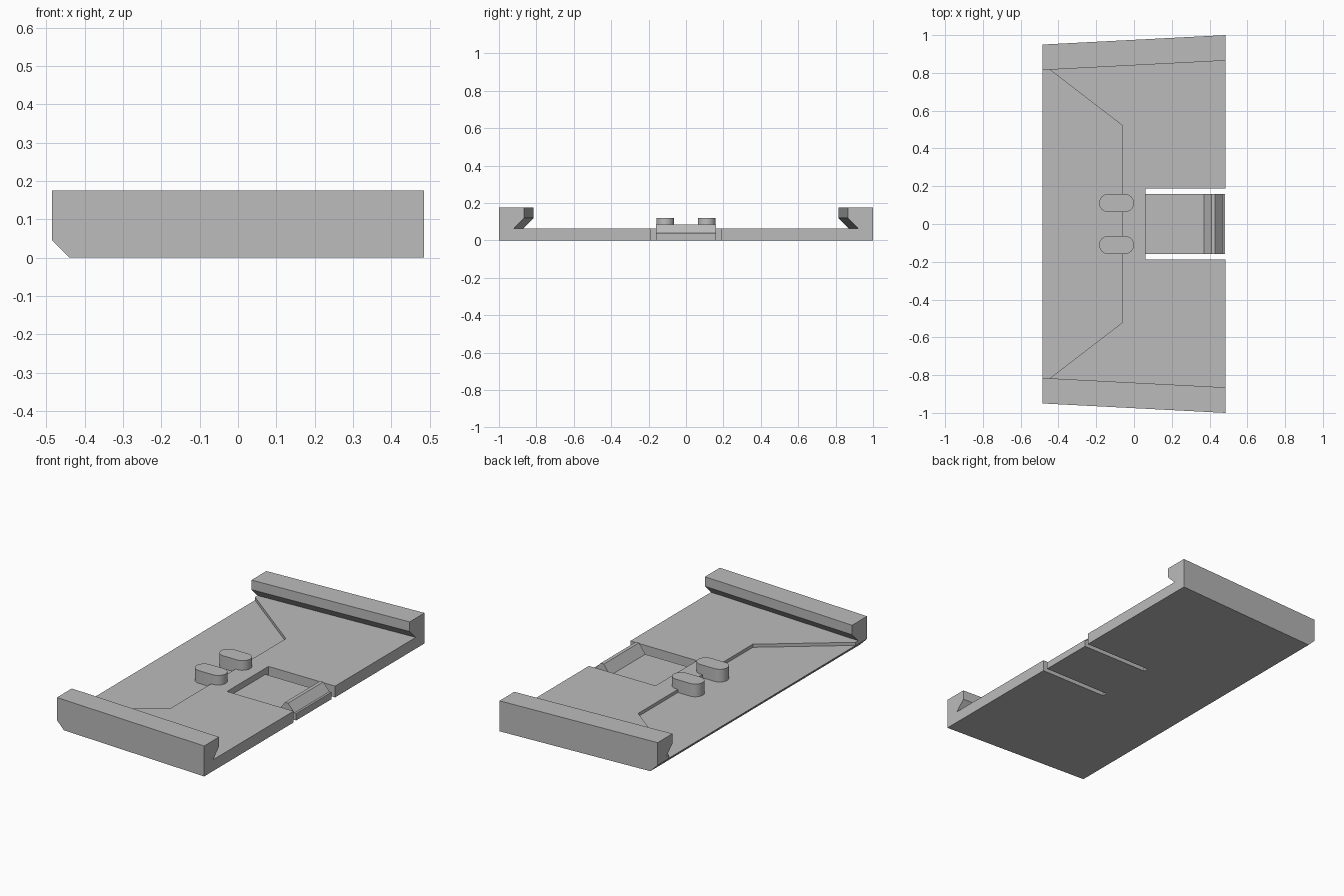
import bpy, bmesh, math

if "Cube" in bpy.data.objects:
    bpy.data.objects.remove(bpy.data.objects["Cube"])

grey = bpy.data.materials.new("plain grey")
grey.diffuse_color = (0.5, 0.5, 0.5, 1)
grey.use_nodes = True
grey.node_tree.nodes["Principled BSDF"].inputs["Base Color"].default_value = grey.diffuse_color


def prism(name, start, end):
    """Solid spanning two matching rings of 3D points."""
    bm = bmesh.new()
    a = [bm.verts.new(p) for p in start]
    b = [bm.verts.new(p) for p in end]
    bm.faces.new(a)
    bm.faces.new(b[::-1])
    for i in range(len(a)):
        j = (i + 1) % len(a)
        bm.faces.new((a[j], a[i], b[i], b[j]))
    bmesh.ops.recalc_face_normals(bm, faces=bm.faces[:])
    mesh = bpy.data.meshes.new(name)
    bm.to_mesh(mesh)
    bm.free()
    obj = bpy.data.objects.new(name, mesh)
    bpy.context.collection.objects.link(obj)
    mesh.materials.append(grey)
    return obj


def upright(name, outline, z0, z1):
    return prism(name, [(x, y, z0) for x, y in outline], [(x, y, z1) for x, y in outline])


def cut(body, cutter):
    mod = body.modifiers.new(cutter.name, 'BOOLEAN')
    mod.operation = 'DIFFERENCE'
    mod.solver = 'EXACT'
    mod.object = cutter
    bpy.context.view_layer.objects.active = body
    bpy.ops.object.modifier_apply(modifier=mod.name)
    bpy.data.objects.remove(cutter)


# Tapered block with a chamfered lower edge
side = [(-0.485, 0.045), (-0.44, 0), (0.485, 0), (0.485, 0.175), (-0.485, 0.175)]


def half_width(x):
    return 0.975 + 0.05 * x / 0.97


plate = prism("plate_with_rails",
              [(x, -half_width(x), z) for x, z in side],
              [(x, half_width(x), z) for x, z in side])


# Undercut channel between the two rails
def channel(x):
    h = half_width(x) - 0.135
    right = [(h, 0.3), (h, 0.12), (h + 0.055, 0.065)]
    return [(x, y, z) for y, z in right] + [(x, -y, z) for y, z in right[::-1]]


cut(plate, prism("channel_cutter", channel(-0.6), channel(0.6)))

# Shallow step along the chamfered edge
edge = [(-0.6, 0.847), (-0.485, 0.847), (-0.06, 0.52)]
cut(plate, upright("step_cutter", edge + [(x, -y) for x, y in edge[::-1]], 0.047, 0.07))

# Opening for the latch
cut(plate, upright("latch_cutter", [(0.062, -0.188), (0.6, -0.188),
                                    (0.6, 0.188), (0.062, 0.188)], -0.1, 0.15))

# Latch tongue with a raised catch at its tip
latch = [(0.062, 0), (0.482, 0), (0.482, 0.04), (0.47, 0.04),
         (0.43, 0.085), (0.41, 0.085), (0.37, 0.03), (0.062, 0.03)]
prism("latch_tongue", [(x, -0.16, z) for x, z in latch], [(x, 0.16, z) for x, z in latch])

# Two rounded pegs
r = 0.048
for s, label in ((-1, "front"), (1, "back")):
    outline = []
    for cx, first in ((-0.048, -90), (-0.137, 90)):
        for i in range(13):
            t = math.radians(first + 15 * i)
            outline.append((cx + r * math.cos(t), s * 0.111 + r * math.sin(t)))
    peg = upright(label + "_peg", outline, 0.04, 0.12)
    bpy.ops.object.select_all(action='DESELECT')
    peg.select_set(True)
    bpy.context.view_layer.objects.active = peg
    bpy.ops.object.shade_smooth_by_angle(angle=math.radians(30))
